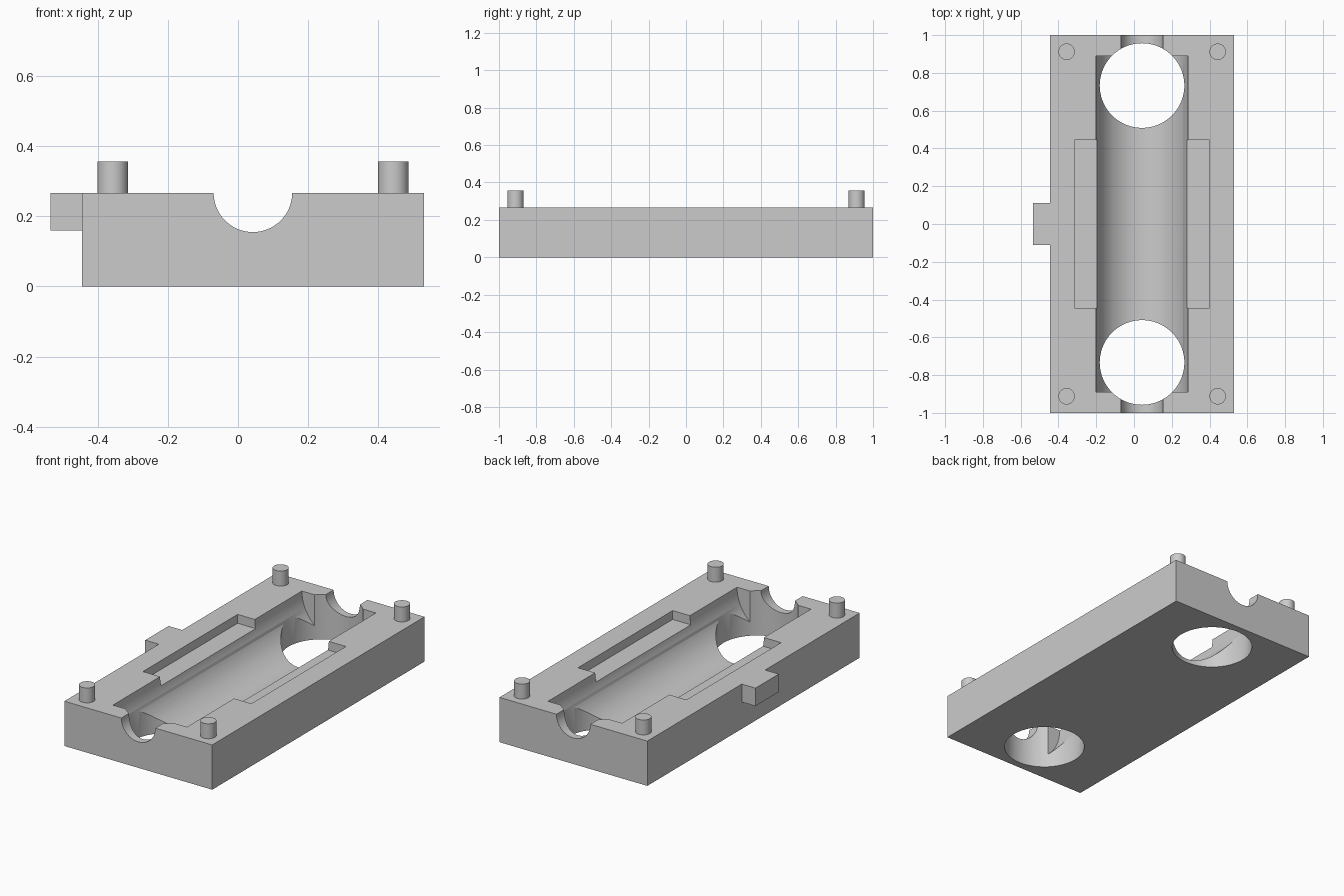
import bpy, math

cube = bpy.data.objects.get("Cube")
if cube:
    bpy.data.objects.remove(cube, do_unlink=True)

grey = bpy.data.materials.new("light grey")
grey.use_nodes = True
COLOUR = (0.6, 0.6, 0.6, 1)
grey.diffuse_color = COLOUR
grey.node_tree.nodes["Principled BSDF"].inputs["Base Color"].default_value = COLOUR

TOP = 0.267      # top face of the block
MID = 0.0425     # centre line of the block in x


def finish(name):
    obj = bpy.context.object
    obj.name = name
    obj.data.materials.append(grey)
    return obj


def box(name, low, high):
    centre = [(a + b) / 2 for a, b in zip(low, high)]
    bpy.ops.mesh.primitive_cube_add(size=1, location=centre)
    obj = finish(name)
    obj.scale = [b - a for a, b in zip(low, high)]
    bpy.ops.object.transform_apply(location=False, rotation=False, scale=True)
    return obj


def rod(name, radius, length, centre, along_y=False, sides=96):
    turn = (math.pi / 2 if along_y else 0, 0, 0)
    bpy.ops.mesh.primitive_cylinder_add(vertices=sides, radius=radius, depth=length,
                                        location=centre, rotation=turn)
    return finish(name)


def combine(target, tool, operation):
    bpy.context.view_layer.objects.active = target
    mod = target.modifiers.new(tool.name, 'BOOLEAN')
    mod.operation, mod.solver, mod.object = operation, 'EXACT', tool
    bpy.ops.object.modifier_apply(modifier=mod.name)
    bpy.data.objects.remove(tool, do_unlink=True)


def smooth(obj):
    bpy.ops.object.select_all(action='DESELECT')
    obj.select_set(True)
    bpy.context.view_layer.objects.active = obj
    bpy.ops.object.shade_smooth_by_angle(angle=math.radians(30))


# Block with its side tab
block = box("block", (-0.445, -1, 0), (0.53, 1, TOP))
combine(block, box("side_tab", (-0.535, -0.11, 0.16), (-0.4, 0.11, TOP)), 'UNION')

# Shallow pocket, long trough and narrow end channel
combine(block, box("pocket", (-0.315, -0.446, TOP - 0.053), (0.4, 0.446, 0.4)), 'DIFFERENCE')
combine(block, rod("trough", 0.244, 1.78, (MID, 0, TOP), True), 'DIFFERENCE')
combine(block, rod("end_channel", 0.112, 2.2, (MID, 0, TOP), True), 'DIFFERENCE')

# Round through holes
for y in (-0.733, 0.733):
    combine(block, rod("through_hole", 0.224, 1, (MID, y, 0.1)), 'DIFFERENCE')
smooth(block)

# Corner locating pegs
for side, x in (("right", -0.357), ("left", 0.443)):
    for end, y in (("front", -0.912), ("back", 0.912)):
        peg = rod(f"peg_{end}_{side}", 0.0435, 0.13, (x, y, 0.356 - 0.065), sides=48)
        smooth(peg)
